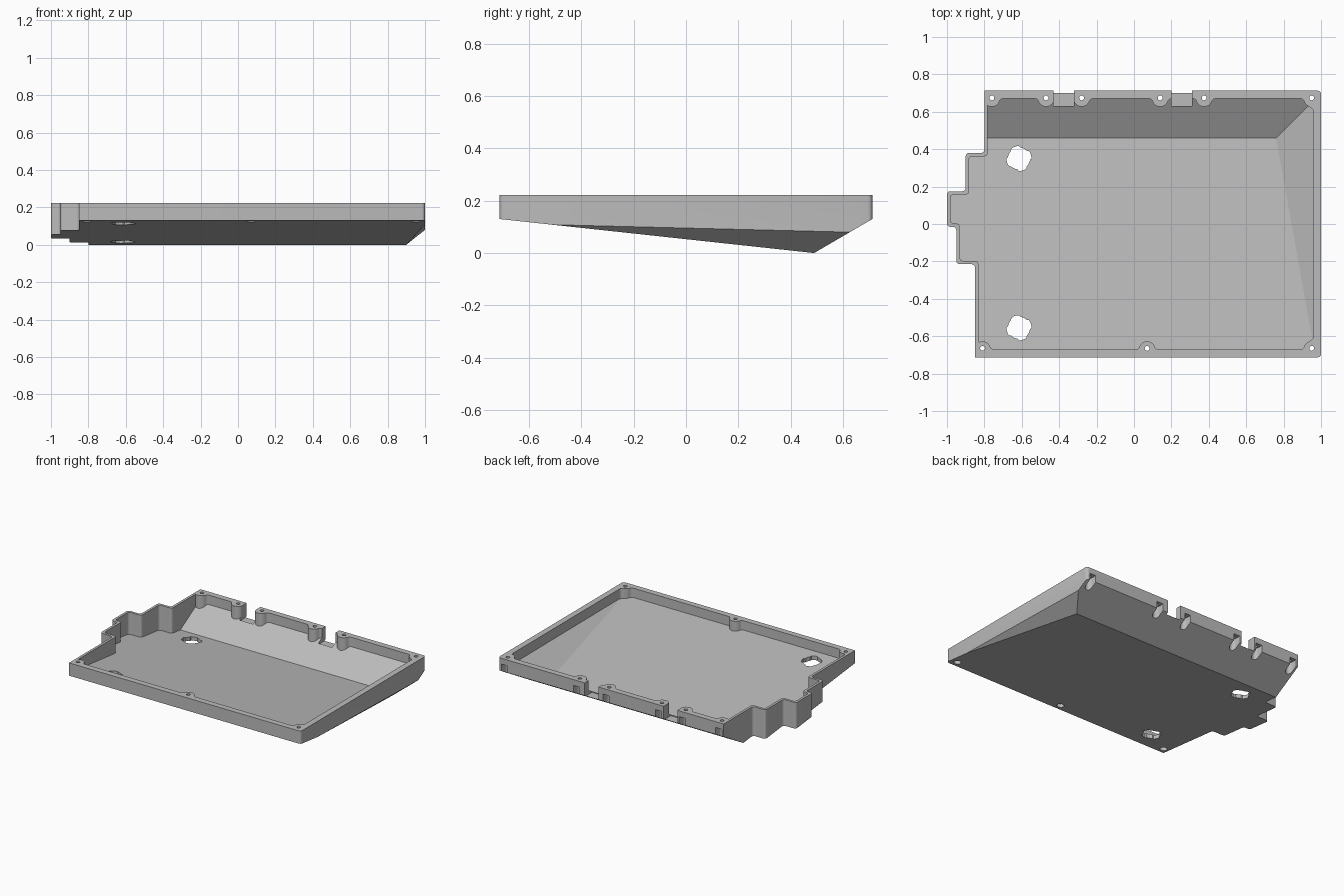
import bpy, bmesh, math
from mathutils import Vector

cube = bpy.data.objects.get("Cube")
if cube:
    bpy.data.objects.remove(cube, do_unlink=True)

grey = bpy.data.materials.new("plain grey")
grey.use_nodes = True
tone = (0.5, 0.5, 0.5, 1)
grey.diffuse_color = tone
next(n for n in grey.node_tree.nodes if n.type == 'BSDF_PRINCIPLED').inputs["Base Color"].default_value = tone

TOP = 0.222


def rounded(corners, sharp=(), radius=0.018, steps=4):
    """Replace the corners of an outline by small curves, except the sharp ones."""
    out = []
    for i, c in enumerate(corners):
        c = Vector(c)
        if i in sharp:
            out.append(tuple(c))
            continue
        a = (Vector(corners[i - 1]) - c).normalized()
        b = (Vector(corners[(i + 1) % len(corners)]) - c).normalized()
        centre = c + (a + b) * radius
        for k in range(steps + 1):
            t = math.pi / 2 * k / steps
            out.append(tuple(centre - b * radius * math.cos(t) - a * radius * math.sin(t)))
    return out


def prism(name, outline, low, high, planes=()):
    """Extrude an outline upward and trim away what lies below each plane."""
    bm = bmesh.new()
    face = bm.faces.new([bm.verts.new((x, y, low)) for x, y in outline])
    ext = bmesh.ops.extrude_face_region(bm, geom=[face])["geom"]
    bmesh.ops.translate(bm, vec=(0, 0, high - low),
                        verts=[v for v in ext if isinstance(v, bmesh.types.BMVert)])
    for p in planes:
        p, q, r = map(Vector, p)
        n = (q - p).cross(r - p).normalized()
        if n.z < 0:
            n.negate()
        bmesh.ops.bisect_plane(bm, geom=bm.verts[:] + bm.edges[:] + bm.faces[:], dist=1e-6,
                               plane_co=p, plane_no=n, clear_inner=True)
        rim = [e for e in bm.edges if e.is_boundary]
        if rim:
            bmesh.ops.edgeloop_fill(bm, edges=rim)
    bmesh.ops.recalc_face_normals(bm, faces=bm.faces[:])
    mesh = bpy.data.meshes.new(name)
    bm.to_mesh(mesh)
    bm.free()
    ob = bpy.data.objects.new(name, mesh)
    bpy.context.collection.objects.link(ob)
    mesh.materials.append(grey)
    return ob


def subtract(target, cutter):
    mod = target.modifiers.new("cut", 'BOOLEAN')
    mod.operation = 'DIFFERENCE'
    mod.solver = 'EXACT'
    mod.object = cutter
    bpy.context.view_layer.objects.active = target
    bpy.ops.object.modifier_apply(modifier=mod.name)
    bpy.data.objects.remove(cutter, do_unlink=True)


def circle(x, y, r, n=20):
    return [(x + r * math.cos(math.tau * k / n), y + r * math.sin(math.tau * k / n)) for k in range(n)]


def boss(x, y, turn, r=0.043, f=0.02):
    """Half-round screw boss flaring into the wall; turn is the inward direction."""
    cx = math.sqrt((r + f) ** 2 - f ** 2)
    start = math.asin(f / (r + f))
    half = [(cx, -0.03)]
    for k in range(5):
        a = 1.5 * math.pi + (start - math.pi / 2) * k / 4
        half.append((cx + f * math.cos(a), f + f * math.sin(a)))
    for k in range(1, 6):
        a = start + (math.pi / 2 - start) * k / 6
        half.append((r * math.cos(a), r * math.sin(a)))
    pts = half + [(0, r)] + [(-u, v) for u, v in reversed(half)]
    c, s = math.cos(turn), math.sin(turn)
    return [(x - u * s + v * c, y + u * c + v * s) for u, v in pts]


# Outer body with a sloping underside, back chamfer and side chamfer
outer = [(-0.85, -0.713), (1, -0.713), (1, 0.713), (-0.8, 0.713), (-0.8, 0.38), (-0.9, 0.38),
         (-0.9, 0.175), (-1, 0.175), (-1, -0.015), (-0.95, -0.015), (-0.95, -0.215), (-0.85, -0.215)]
case = prism("case_shell", rounded(outer, sharp=(0, 3)), -0.2, TOP, [
    [(0, 0.49, 0), (1, 0.49, 0), (0, -0.713, 0.13)],
    [(0, 0.49, 0), (1, 0.49, 0), (0, 0.713, 0.13)],
    [(0.9, 0.49, 0), (1, 0.62, 0.08), (1, -0.5, 0.108)]])

# Cavity with matching slopes
inner = [(-0.832, -0.67), (0.957, -0.67), (0.957, 0.67), (-0.782, 0.67), (-0.782, 0.362), (-0.882, 0.362),
         (-0.882, 0.157), (-0.982, 0.157), (-0.982, 0.003), (-0.932, 0.003), (-0.932, -0.197), (-0.832, -0.197)]
cavity = prism("cavity", rounded(inner), -0.2, 0.3, [
    [(0, 0.46, 0.03), (1, 0.46, 0.03), (0, -0.67, 0.155)],
    [(0, 0.46, 0.03), (1, 0.46, 0.03), (0, 0.67, 0.154)],
    [(0.76, 0.46, 0.03), (0.91, 0.61, 0.118), (0.955, -0.62, 0.15)]])

# Screw bosses stay solid inside the cavity
back_x = [-0.76, -0.47, -0.28, 0.14, 0.375, 0.95]
front_x = [-0.81, 0.07, 0.95]
for x in back_x:
    subtract(cavity, prism("boss", boss(x, 0.67, -math.pi / 2), -0.3, 0.4))
for x in front_x:
    subtract(cavity, prism("boss", boss(x, -0.67, math.pi / 2), -0.3, 0.4))
for y in (0.664, -0.664):
    subtract(cavity, prism("boss", boss(0.957, y, math.pi), -0.3, 0.4))
subtract(case, cavity)

# Connector notches in the back wall
for x0, x1 in ((-0.43, -0.32), (0.2, 0.31)):
    subtract(case, prism("notch", [(x0, 0.63), (x1, 0.63), (x1, 0.8), (x0, 0.8)], 0.122, 0.4))

# Screw holes, with slots open to the back and round recesses at the front
for x in back_x:
    y, r = 0.674, 0.025
    slot = [(x + r * math.cos(a), y + r * math.sin(a))
            for a in (math.pi + math.pi * k / 10 for k in range(11))]
    subtract(case, prism("slot", slot + [(x + r, 0.8), (x - r, 0.8)], -0.1, 0.18))
    subtract(case, prism("hole", circle(x, y, 0.013, 12), 0.1, 0.4))
for x in front_x:
    subtract(case, prism("recess", circle(x, -0.665, 0.025), -0.1, 0.15))
    subtract(case, prism("hole", circle(x, -0.665, 0.013, 12), 0.1, 0.4))

# Round foot openings with four bayonet gaps
for y in (0.35, -0.555):
    ring = []
    for k in range(48):
        a = math.tau * k / 48
        r = 0.067 if k % 12 < 6 else 0.059
        ring.append((-0.615 + r * math.cos(a), y + r * math.sin(a)))
    subtract(case, prism("foot_opening", ring, -0.1, 0.4))

bpy.ops.object.select_all(action='DESELECT')
case.select_set(True)
bpy.context.view_layer.objects.active = case
bpy.ops.object.shade_smooth_by_angle(angle=math.radians(28))
